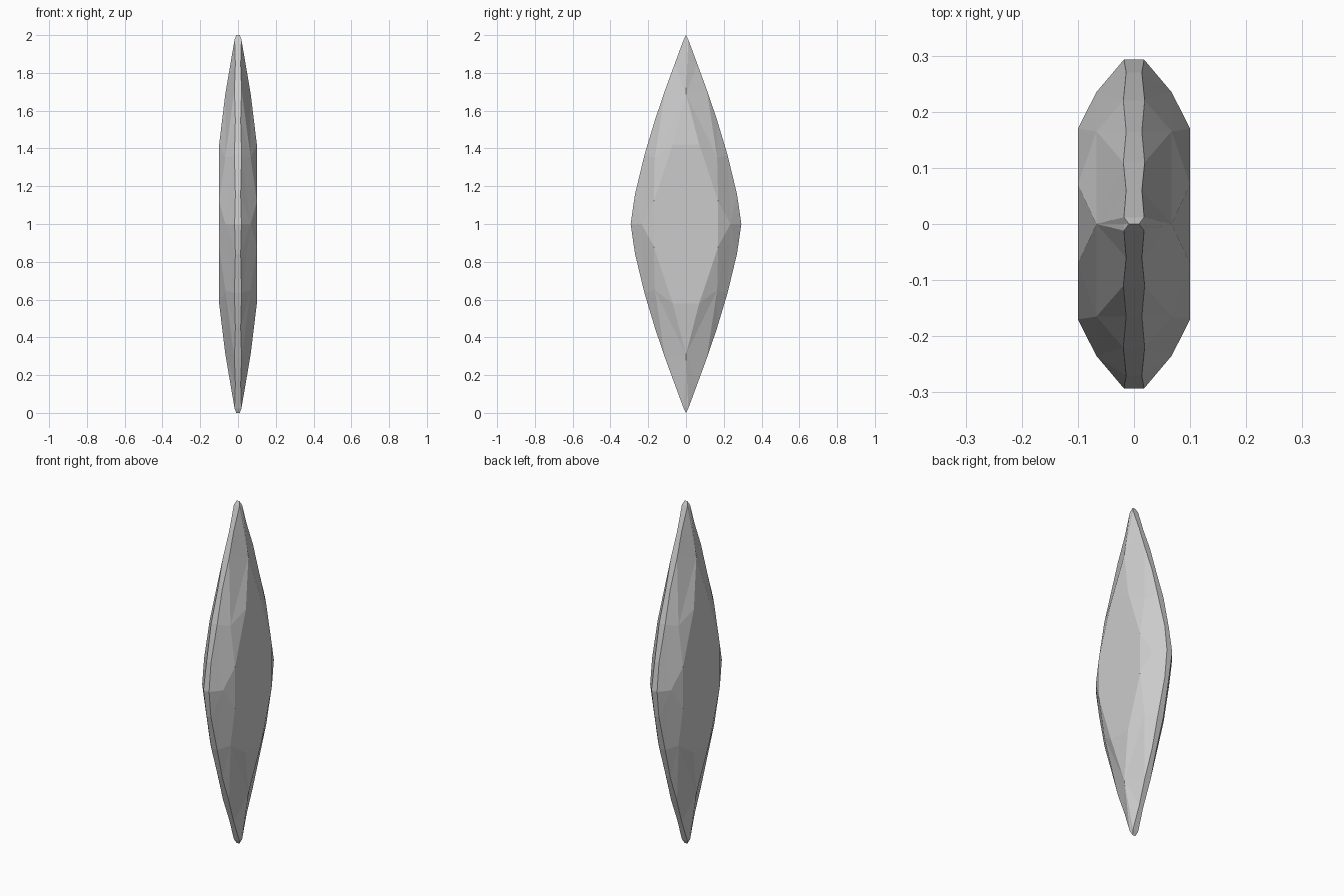
import bpy, bmesh

if "Cube" in bpy.data.objects:
    bpy.data.objects.remove(bpy.data.objects["Cube"])

# One eighth of the faceted blade, measured from its centre (x, y, z)
points = {
    # thin rim, from tip to belly
    "r0": (.009, 0, 1), "r1": (.018, .012, .977), "r2": (.014, .06, .847),
    "r3": (.019, .11, .711), "r4": (.014, .165, .549), "r5": (.019, .22, .365),
    "r6": (.014, .27, .158), "r7": (.018, .293, 0),
    # facet corners between rim and flat face
    "t": (.018, 0, .967), "m0": (.067, 0, .69),
    "m1": (.067, .165, .35), "m2": (.067, .235, 0),
    # flat face
    "f0": (.1, .07, .42), "f1": (.1, .17, .12),
    "a": (.1, 0, .42), "b": (.1, .17, 0), "c": (.1, 0, 0),
}
faces = ["t r0 r1", "m0 t r1", "m0 r1 r2", "m0 r2 r3", "m0 r3 m1",
         "m1 r3 r4", "m1 r4 r5", "m1 r5 m2", "m2 r5 r6", "m2 r6 r7",
         "a m0 f0", "f0 m0 m1", "f0 m1 f1", "f1 m1 m2", "f1 m2 b",
         "c a f0 f1 b"]

bm = bmesh.new()
verts = {name: bm.verts.new(co) for name, co in points.items()}
for face in faces:
    bm.faces.new([verts[n] for n in face.split()])

# Rim band down to the middle plane
rim = [verts[f"r{i}"] for i in range(8)]
middle = [bm.verts.new((0, v.co.y, v.co.z)) for v in rim]
for i in range(7):
    bm.faces.new((rim[i], rim[i + 1], middle[i + 1], middle[i]))

# All faces point away from the centre
for f in bm.faces:
    f.normal_update()
    if f.normal.dot(f.calc_center_median()) < 0:
        f.normal_flip()

mesh = bpy.data.meshes.new("faceted_blade")
bm.to_mesh(mesh)
bm.free()
blade = bpy.data.objects.new("faceted_blade", mesh)
bpy.context.collection.objects.link(blade)
blade.location.z = 1

# Mirror to all eight octants
mirror = blade.modifiers.new("mirror", "MIRROR")
mirror.use_axis = (True, True, True)
